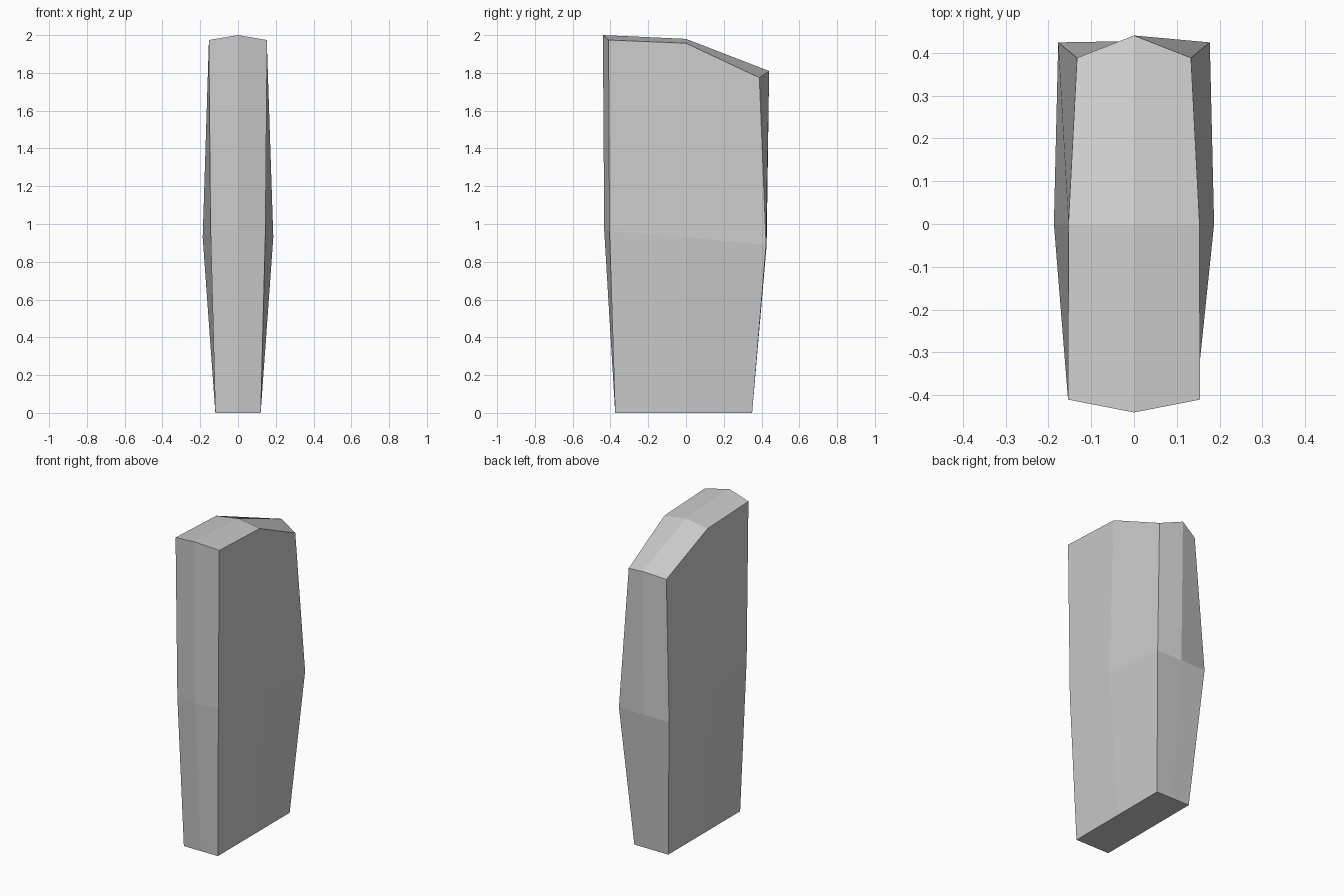
import bpy, bmesh

if "Cube" in bpy.data.objects:
    bpy.data.objects.remove(bpy.data.objects["Cube"])

# Slab cross-section levels: each row (front, middle, back) holds
# (edge x, edge y, edge z, centre y, centre z)
bottom = [(0.12, -0.375, 0.0, -0.375, 0.0),
          (0.12, 0.0, 0.0, 0.0, 0.0),
          (0.12, 0.35, 0.0, 0.35, 0.0)]
waist = [(0.145, -0.405, 0.965, -0.433, 0.965),
         (0.187, 0.0, 0.93, None, None),
         (0.177, 0.424, 0.89, 0.427, 0.89)]
top = [(0.154, -0.41, 1.974, -0.44, 2.0),
       (0.153, 0.0, 1.957, 0.0, 1.98),
       (0.133, 0.388, 1.775, 0.44, 1.81)]

bm = bmesh.new()


def make_level(rows):
    grid = []
    for x, y, z, cy, cz in rows:
        left = bm.verts.new((-x, y, z))
        centre = bm.verts.new((0, cy, cz)) if cy is not None else None
        right = bm.verts.new((x, y, z))
        grid.append((left, centre, right))
    return grid


def outline(grid):
    f, m, b = grid
    return [f[0], f[1], f[2], m[2], b[2], b[1], b[0], m[0]]


levels = [make_level(r) for r in (bottom, waist, top)]

# Side walls between levels
for lower, upper in zip(levels, levels[1:]):
    a, b = outline(lower), outline(upper)
    for i in range(8):
        j = (i + 1) % 8
        bm.faces.new((a[i], a[j], b[j], b[i]))

# Ridged cap and flat base
for grid in (levels[0], levels[2]):
    for r in range(2):
        for c in range(2):
            bm.faces.new((grid[r][c], grid[r][c + 1],
                          grid[r + 1][c + 1], grid[r + 1][c]))

bmesh.ops.recalc_face_normals(bm, faces=bm.faces)
mesh = bpy.data.meshes.new("standing_slab")
bm.to_mesh(mesh)
bm.free()
slab = bpy.data.objects.new("standing_slab", mesh)
bpy.context.collection.objects.link(slab)
